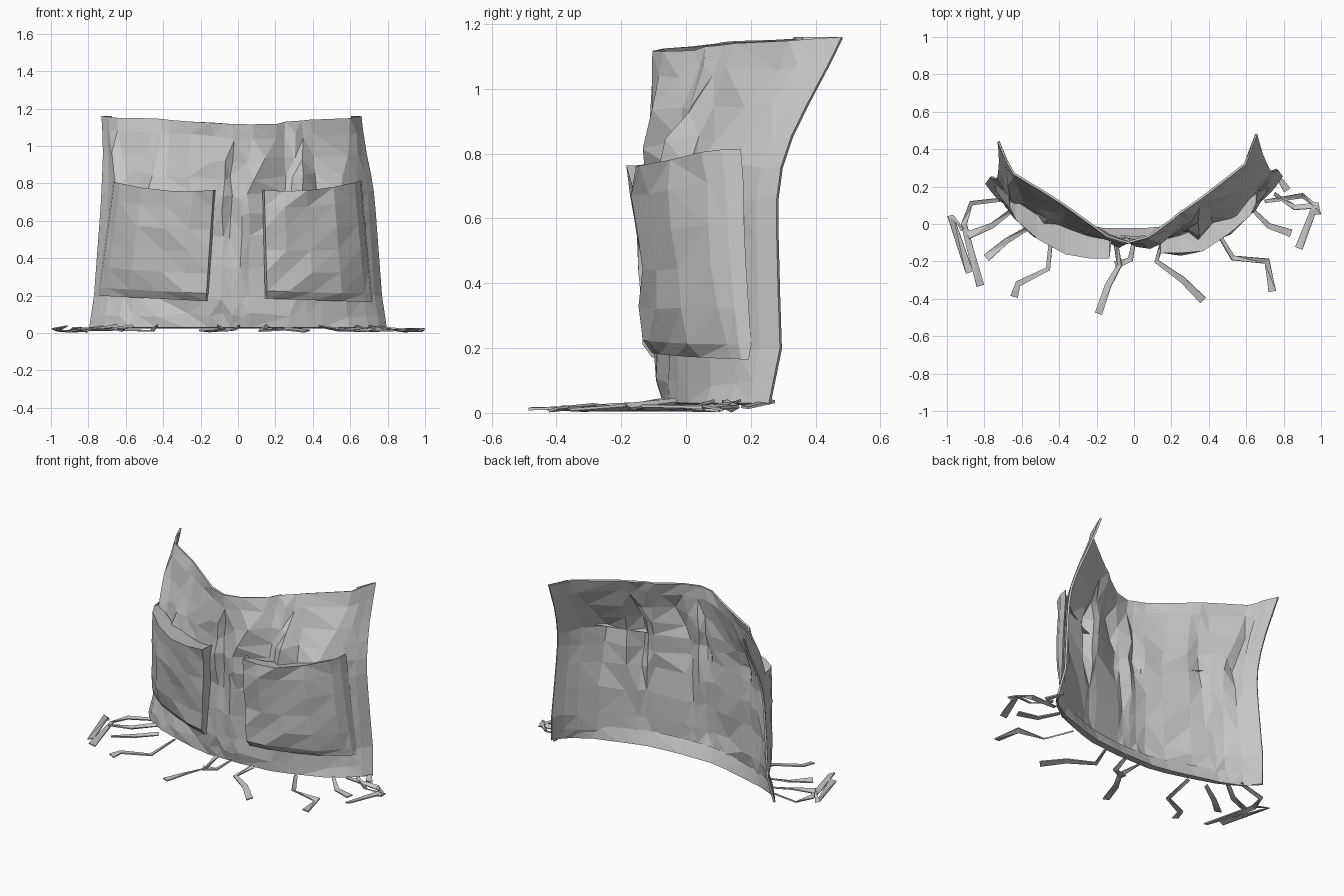
import bpy, bmesh, random
from mathutils import Vector

random.seed(4)
old = bpy.data.objects.get("Cube")
if old:
    bpy.data.objects.remove(old, do_unlink=True)

GREY = (0.56, 0.56, 0.56, 1)
cloth = bpy.data.materials.new("grey cloth")
cloth.use_nodes = True
cloth.diffuse_color = GREY
cloth.node_tree.nodes["Principled BSDF"].inputs["Base Color"].default_value = GREY


def lerp(table, t):
    """Piecewise linear lookup in a list of (key, value) pairs."""
    for (a, va), (b, vb) in zip(table, table[1:]):
        if t <= b:
            return va + (vb - va) * max(0, (t - a) / (b - a))
    return table[-1][1]


def make(name, verts, faces, thickness=0):
    bm = bmesh.new()
    vs = [bm.verts.new(v) for v in verts]
    for f in faces:
        bm.faces.new([vs[i] for i in f])
    bmesh.ops.triangulate(bm, faces=bm.faces[:])
    mesh = bpy.data.meshes.new(name)
    bm.to_mesh(mesh)
    bm.free()
    mesh.materials.append(cloth)
    obj = bpy.data.objects.new(name, mesh)
    bpy.context.collection.objects.link(obj)
    if thickness:
        mod = obj.modifiers.new("cloth thickness", "SOLIDIFY")
        mod.thickness = thickness
        mod.offset = -1


def grid_faces(cols, rows):
    return [(j * cols + i, j * cols + i + 1, (j + 1) * cols + i + 1, (j + 1) * cols + i)
            for j in range(rows - 1) for i in range(cols - 1)]


# Shape of the hanging cloth: plan curves, half width and lean
LOW = [(0, -.095), (.25, -.085), (.5, -.015), (.75, .075), (.92, .18), (1, .28)]
TOP = [(0, -.105), (.15, -.075), (.25, -.025), (.4, .06), (.54, .125), (.76, .23), (.9, .3), (1, .48)]
WIDTH = [(0, .8), (.2, .77), (.8, .725), (1, .7), (1.16, .695)]
LEAN = [(.72, 0), (.87, .25), (1.05, .72), (1.15, 1)]
TUCK = [(.03, .025), (.2, -.01), (.5, 0)]


def sideways(z):
    return -.035 * lerp(LEAN, z)


def cloth_y(u, z):
    t, a = lerp(LEAN, z), abs(u)
    tuck = lerp(TUCK, z) * (1 - 2 * a)
    return lerp(LOW, a) * (1 - t) + lerp(TOP, a) * t + tuck - .04 * max(0, -u) ** 4


def cloth_y_at(x, z):
    return cloth_y((x - sideways(z)) / lerp(WIDTH, z), z)


# Cloth columns: place at the fold foot, place at the fold tip, forward push at the foot
COLUMNS = [(-1, -1, 0), (-.95, -.965, 0), (-.9, -.94, .045), (-.8, -.88, 0), (-.73, -.62, 0),
           (-.67, -.54, .04), (-.55, -.48, 0), (-.35, -.33, 0), (-.2, -.16, 0), (-.11, -.06, .03),
           (-.05, 0, 0), (.02, .16, .025), (.08, .35, .05), (.34, .41, -.015), (.4, .48, 0),
           (.47, .535, .08), (.57, .6, 0), (.75, .91, .06), (.88, .95, 0), (.95, .975, 0), (1, 1, 0)]
FOOT, TIP = .76, 1.08
SLIDE = [(FOOT, 0), (TIP, 1)]
PUSH = [(.4, 0), (FOOT, 1), (TIP, 0)]
levels = [0, .06, .15, .3, .45, .56, .645, .73, .82, .93, 1]

# Main cloth sheet with pulled folds and crumpled facets
verts = []
for v in levels:
    for foot, tip, push in COLUMNS:
        z = .03 + v * (1.085 + .045 * abs(foot))
        u = foot + (tip - foot) * lerp(SLIDE, z)
        inner = abs(foot) < .95 and 0 < v < 1
        dx, dy, dz = [random.uniform(-k, k) if inner else 0 for k in (.008, .012, .015)]
        verts.append((u * lerp(WIDTH, z) + sideways(z) + dx,
                      cloth_y(u, z) - push * lerp(PUSH, z) + dy, z + dz))
make("cloth_sheet", verts, grid_faces(len(COLUMNS), len(levels)), .012)

# Hems folded back along both side edges
for side, name in ((-1, "right_hem"), (1, "left_hem")):
    verts = []
    for v in levels:
        z = .03 + v * 1.13
        for u, back in ((1, 0), (.985, .022), (.92, .025)):
            verts.append((side * u * lerp(WIDTH, z) + sideways(z), cloth_y(side * u, z) + back, z))
    make(name, verts, grid_faces(3, len(levels)))

# Hem folded back along the bottom edge
verts = []
for z, back in ((.03, 0), (.025, .05), (.11, .02)):
    for foot, _, _ in COLUMNS:
        verts.append((foot * lerp(WIDTH, z), cloth_y(foot, z) + back * (1 - foot ** 4), z))
make("bottom_hem", verts, grid_faces(len(COLUMNS), 3))

# Padded pockets: corners are bottom left, bottom right, top right, top left (x, z)
ACROSS = [(0, 0), (.02, .07), (.22, .1), (.45, .115), (.72, .11), (.93, .08), (.985, .05), (1, 0)]
ROWS = [(0, 0), (0, .2), (.07, .5), (.25, .65), (.45, .8), (.65, .9), (.85, 1), (1, 1.05), (.97, 0)]


def pocket(name, corners, outer_left):
    bl, br, tr, tl = [Vector(c) for c in corners]
    columns = [(1 - s, d * 1.15) for s, d in reversed(ACROSS)] if outer_left else ACROSS
    verts = []
    for t, depth in ROWS:
        for s, push in columns:
            p = bl.lerp(br, s).lerp(tl.lerp(tr, s), t)
            x, z = p.x, p.y - .1 * t * s * (1 - s)
            padded = push > .06 and depth >= .5
            wobble = random.uniform(-.013, .013) if padded else 0
            verts.append((x, cloth_y_at(x, min(z, .72)) - push * depth + wobble, z))
    make(name, verts, grid_faces(len(columns), len(ROWS)))


pocket("right_pocket", [(-.75, .2), (-.16, .17), (-.12, .765), (-.67, .81)], True)
pocket("left_pocket", [(.145, .185), (.72, .165), (.66, .815), (.13, .765)], False)

# Loose fringe strands lying on the ground, as (x, y) paths
STRANDS = [
    [(-.7, .13), (-.87, .11), (-.91, 0), (-.88, -.12), (-.82, -.33)],
    [(-.92, -.03), (-.98, .04), (-.88, -.26)],
    [(-.64, .08), (-.76, -.01), (-.89, -.06)],
    [(-.56, -.02), (-.68, -.09), (-.79, -.18)],
    [(-.44, -.03), (-.46, -.24), (-.62, -.32), (-.64, -.39)],
    [(-.1, -.07), (-.08, -.22), (-.14, -.33), (-.19, -.48)],
    [(0, -.08), (-.02, -.19), (-.1, -.22)],
    [(.16, -.07), (.12, -.2), (.26, -.3), (.37, -.41)],
    [(.44, -.03), (.53, -.18), (.71, -.2), (.74, -.36)],
    [(.63, .08), (.72, -.01), (.84, -.05)],
    [(.7, .12), (.9, .15), (.97, .1), (.88, -.13)],
    [(.75, .16), (.86, .09), (.98, .1), (.98, .05)],
    [(.76, .27), (.82, .18)],
]


def strand(name, path):
    pts = [Vector(p) for p in path]
    verts = []
    for i, p in enumerate(pts):
        along = (pts[min(i + 1, len(pts) - 1)] - pts[max(i - 1, 0)]).normalized()
        half = .009 + .011 * i / (len(pts) - 1)
        across = Vector((-along.y, along.x)) * half
        z = .04 if i == 0 else random.uniform(.014, .026)
        tilt = random.uniform(-.008, .008)
        verts += [(*(p - across), z + tilt), (*(p + across), z - tilt)]
    make(name, verts, grid_faces(2, len(pts)), -.008)


for i, path in enumerate(STRANDS):
    strand(f"fringe_strand_{i + 1}", path)
